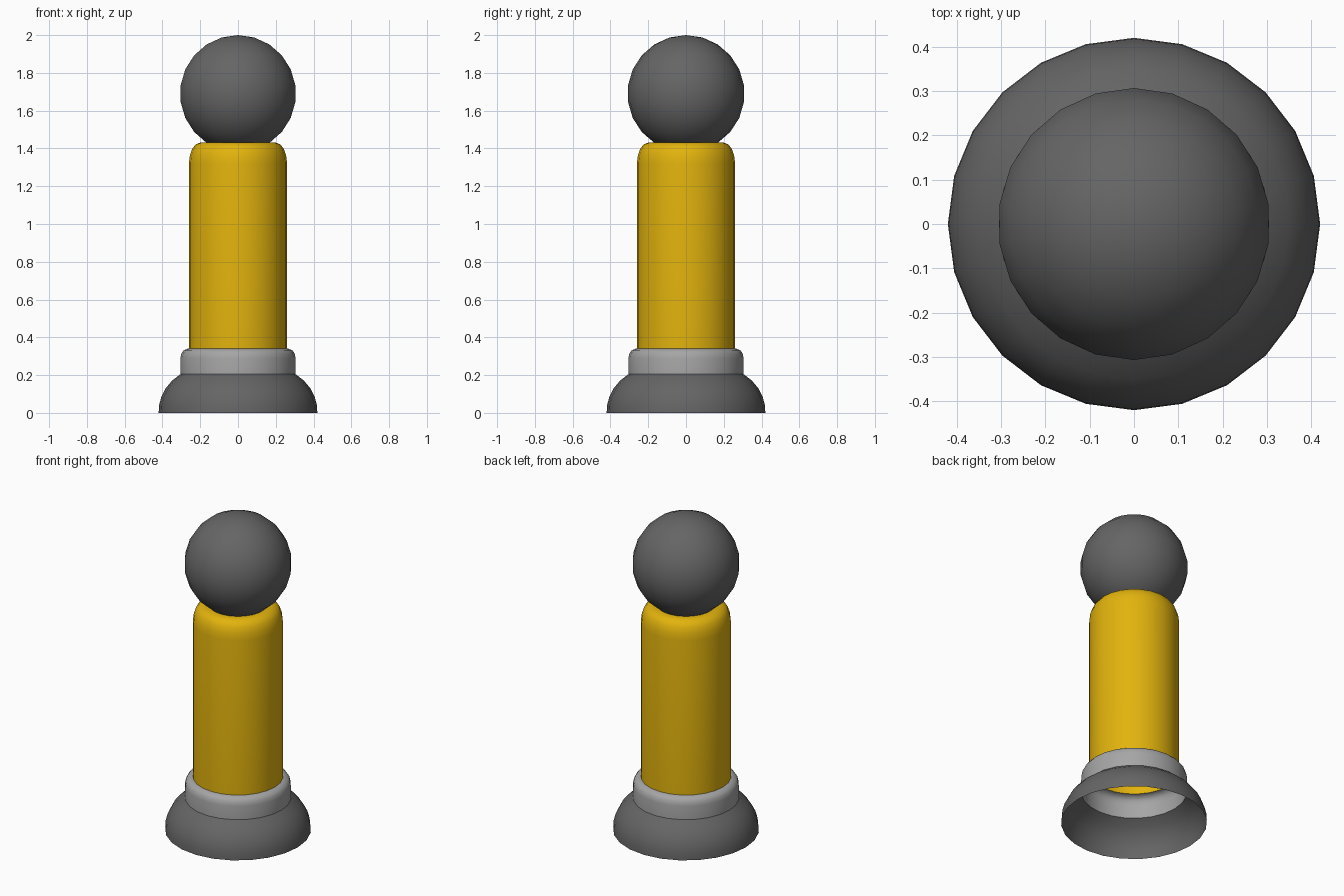
import bpy
import bmesh
import math

cube = bpy.data.objects.get("Cube")
if cube:
    bpy.data.objects.remove(cube, do_unlink=True)


def material(name, colour):
    mat = bpy.data.materials.new(name)
    mat.use_nodes = True
    mat.diffuse_color = colour
    mat.node_tree.nodes["Principled BSDF"].inputs["Base Color"].default_value = colour
    return mat


dark = material("dark grey", (0.13, 0.13, 0.13, 1))
light = material("light grey", (0.38, 0.38, 0.38, 1))
yellow = material("yellow", (0.76, 0.45, 0.004, 1))


def lathe(name, profile, sides, mat):
    """Turn a (radius, height) profile, bottom to top, round z from the +y side."""
    bm = bmesh.new()
    verts = [bm.verts.new((0, r, z)) for r, z in profile]
    edges = [bm.edges.new(pair) for pair in zip(verts, verts[1:])]
    bmesh.ops.spin(bm, geom=verts + edges, axis=(0, 0, 1), cent=(0, 0, 0),
                   angle=math.tau, steps=sides, use_duplicate=False)
    bmesh.ops.remove_doubles(bm, verts=bm.verts, dist=0.0005)
    bmesh.ops.recalc_face_normals(bm, faces=bm.faces)
    # Open shells: make sure the walls face outward
    if sum(f.normal.x * f.calc_center_median().x for f in bm.faces) < 0:
        bmesh.ops.reverse_faces(bm, faces=bm.faces)
    mesh = bpy.data.meshes.new(name)
    bm.to_mesh(mesh)
    bm.free()
    mesh.materials.append(mat)
    obj = bpy.data.objects.new(name, mesh)
    bpy.context.collection.objects.link(obj)
    bpy.ops.object.select_all(action="DESELECT")
    obj.select_set(True)
    bpy.context.view_layer.objects.active = obj
    bpy.ops.object.shade_smooth_by_angle(angle=math.radians(40))
    return obj


# Flared foot, hollow underneath
lathe("foot", [(0.42, 0), (0.418, 0.04), (0.406, 0.085), (0.383, 0.13),
               (0.35, 0.17), (0.305, 0.205)], 24, dark)

# Collar with a rounded shoulder
lathe("collar", [(0.305, 0.205), (0.305, 0.29), (0.3, 0.315),
                 (0.287, 0.332), (0.265, 0.34), (0.26, 0.34)], 24, light)

# Hollow post with a rounded top edge
lathe("post", [(0.26, 0.34), (0.26, 1.32), (0.255, 1.362), (0.243, 1.397),
               (0.224, 1.422), (0.195, 1.432), (0.15, 1.432)], 24, yellow)

# Ball on top
RINGS, RADIUS, CENTRE = 11, 0.31, 1.69
ball = [(RADIUS * math.sin(math.pi * i / RINGS),
         CENTRE - RADIUS * math.cos(math.pi * i / RINGS)) for i in range(RINGS + 1)]
lathe("ball", ball, 22, dark)
